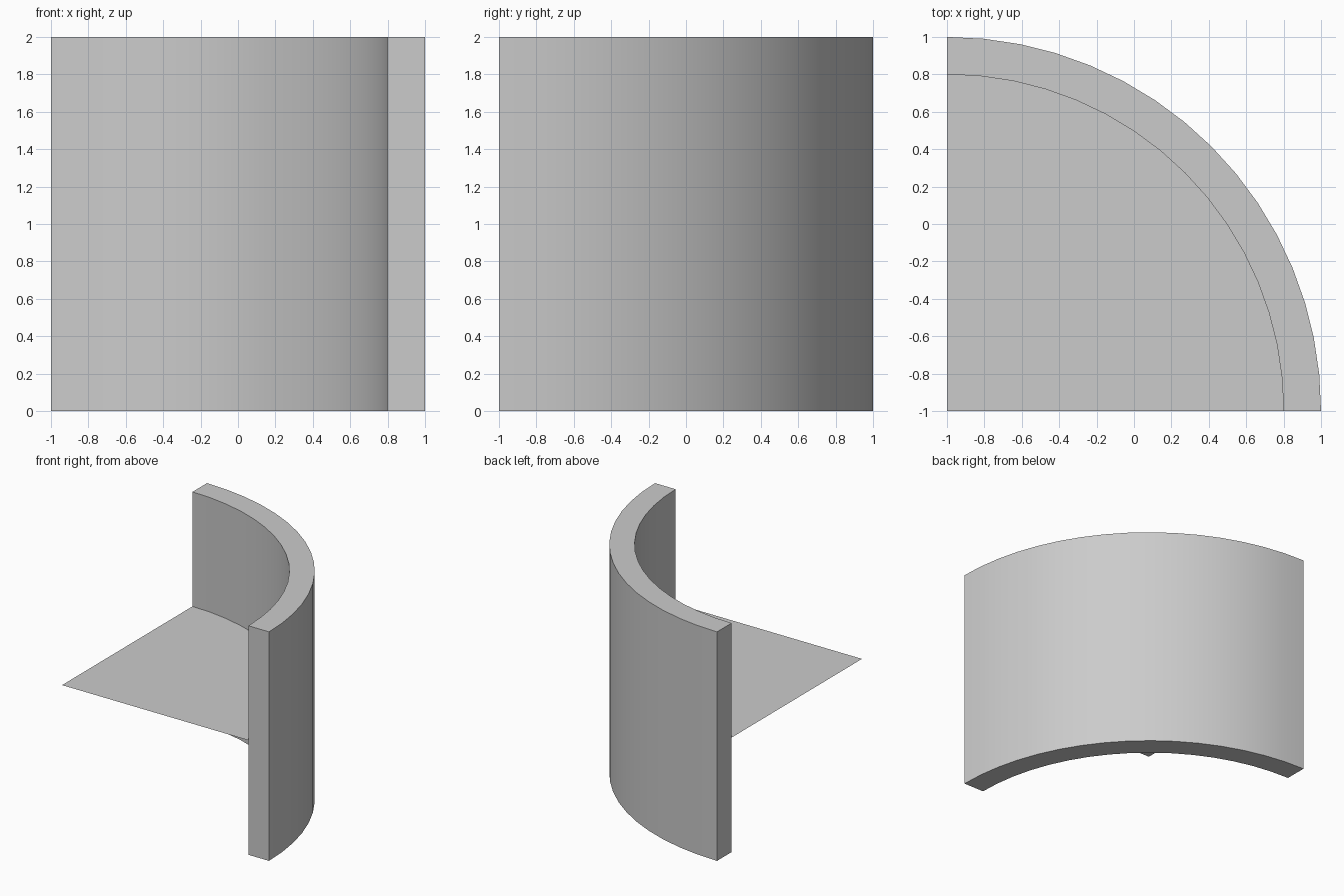
import bpy
from math import sin, cos, pi, radians

if "Cube" in bpy.data.objects:
    bpy.data.objects.remove(bpy.data.objects["Cube"])

SEGMENTS = 16
CORNER = -1.0


def arc(radius, z):
    """Quarter arc around the corner, from the +x end to the +y end."""
    return [(CORNER + radius * cos(i * pi / 2 / SEGMENTS),
             CORNER + radius * sin(i * pi / 2 / SEGMENTS), z)
            for i in range(SEGMENTS + 1)]


def add_mesh(name, verts, faces):
    mesh = bpy.data.meshes.new(name)
    mesh.from_pydata(verts, [], faces)
    mesh.shade_smooth()
    mesh.set_sharp_from_angle(angle=radians(30))
    obj = bpy.data.objects.new(name, mesh)
    bpy.context.collection.objects.link(obj)
    return obj


# Curved wall: four arcs joined around a rectangular section, capped at both ends
n = SEGMENTS + 1
rails = [(1.8, 0), (2.0, 0), (2.0, 2), (1.8, 2)]
verts = [v for radius, z in rails for v in arc(radius, z)]
faces = []
for r in range(4):
    a, b = r * n, (r + 1) % 4 * n
    faces += [(a + i, b + i, b + i + 1, a + i + 1)[::-1] for i in range(SEGMENTS)]
faces.append(tuple(r * n for r in range(4)))
faces.append(tuple(r * n + SEGMENTS for r in range(4))[::-1])
add_mesh("curved_wall", verts, faces)

# Thin quarter-round shelf halfway up the wall
shelf = [(CORNER, CORNER, 1.0)] + arc(1.8, 1.0)
add_mesh("shelf", shelf, [tuple(range(len(shelf)))])
